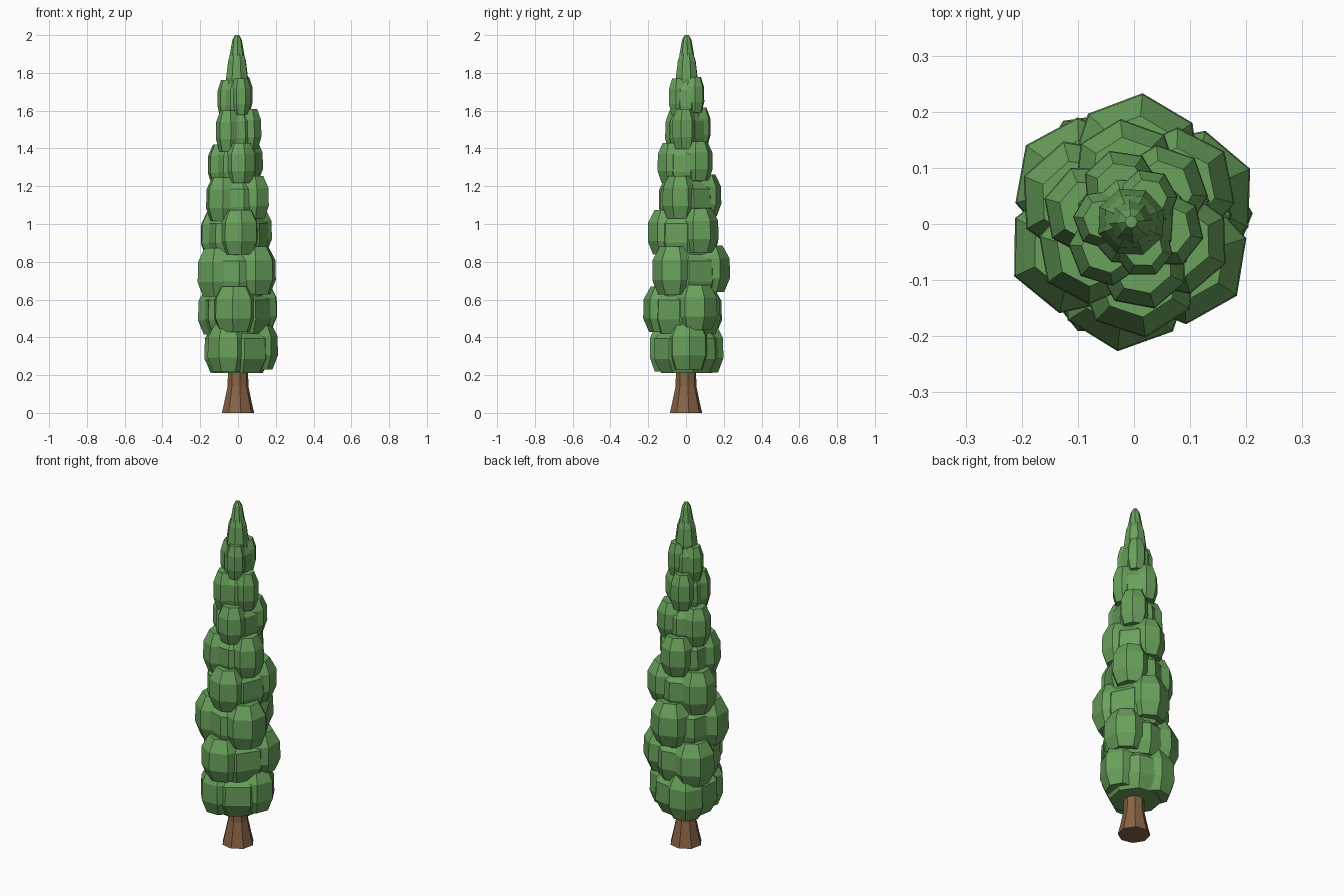
import bpy, bmesh, math

if "Cube" in bpy.data.objects:
    bpy.data.objects.remove(bpy.data.objects["Cube"])

AX, AY = -0.005, 0.004  # tree axis


def material(name, rgb):
    m = bpy.data.materials.new(name)
    m.diffuse_color = (*rgb, 1.0)
    m.use_nodes = True
    m.node_tree.nodes["Principled BSDF"].inputs["Base Color"].default_value = m.diffuse_color
    return m


LEAF = material("leaf green", (0.14, 0.355, 0.105))
BARK = material("bark brown", (0.25, 0.125, 0.06))


def add_lathe(bm, cx, cy, profile, sides, turn):
    """Faceted, capped solid from (radius, z) pairs."""
    rings = []
    for r, z in profile:
        rings.append([bm.verts.new((cx + r * math.cos(turn + 2 * math.pi * i / sides),
                                    cy + r * math.sin(turn + 2 * math.pi * i / sides), z))
                      for i in range(sides)])
    for lo, hi in zip(rings, rings[1:]):
        for i in range(sides):
            j = (i + 1) % sides
            bm.faces.new((lo[i], lo[j], hi[j], hi[i]))
    bm.faces.new(rings[0][::-1])
    bm.faces.new(rings[-1])


def finish(bm, name, mat):
    bmesh.ops.recalc_face_normals(bm, faces=bm.faces)
    me = bpy.data.meshes.new(name)
    bm.to_mesh(me)
    bm.free()
    me.materials.append(mat)
    bpy.context.collection.objects.link(bpy.data.objects.new(name, me))


def clump_profile(r, z0, z1, foot, top):
    h = z1 - z0
    return [(r * foot, z0), (r, z0 + 0.3 * h), (r * 0.98, z0 + 0.72 * h), (r * top, z1)]


# Trunk with a flared foot
bm = bmesh.new()
add_lathe(bm, 0, 0, [(0.087, 0), (0.075, 0.05), (0.056, 0.14), (0.052, 0.32)], 8, math.radians(10))
finish(bm, "trunk", BARK)

# Foliage tiers: bottom, top, core radius, lobe reach, first lobe angle
tiers = [
    (0.21, 0.465, 0.178, 0.217, 4),
    (0.42, 0.665, 0.182, 0.232, 24),
    (0.62, 0.875, 0.180, 0.230, 85),
    (0.83, 1.07, 0.165, 0.208, 37),
    (1.02, 1.25, 0.145, 0.184, 96),
    (1.21, 1.425, 0.122, 0.160, 45),
    (1.39, 1.605, 0.100, 0.132, 107),
    (1.57, 1.765, 0.080, 0.104, 55),
]
for n, (z0, z1, core, reach, angle) in enumerate(tiers):
    bm = bmesh.new()
    foot = 0.78 if n == 0 else 0.86
    add_lathe(bm, AX, AY, clump_profile(core, z0, z1, foot, 0.62), 8, math.radians(angle + 9))
    # Three lobes, each with a corner pointing outward
    for k in range(3):
        a = math.radians(angle + 120 * k)
        r = reach * 0.52
        d = reach - r
        lift = (0.02, -0.005, 0.008)[k]
        if n == 0:
            lift = max(lift, 0.004)
        add_lathe(bm, AX + d * math.cos(a), AY + d * math.sin(a),
                  clump_profile(r, z0 + lift, z1 + lift * 0.6, 0.74, 0.66), 7, a)
    finish(bm, f"foliage_tier_{n + 1}", LEAF)

# Narrow crown and pointed tip
bm = bmesh.new()
add_lathe(bm, AX, AY, [(0.052, 1.71), (0.062, 1.77), (0.05, 1.865), (0.036, 1.905)], 8, math.radians(20))
finish(bm, "crown", LEAF)
bm = bmesh.new()
add_lathe(bm, AX, AY, [(0.042, 1.87), (0.038, 1.90), (0.025, 1.975), (0.011, 2.0)], 8, math.radians(5))
finish(bm, "tip", LEAF)
